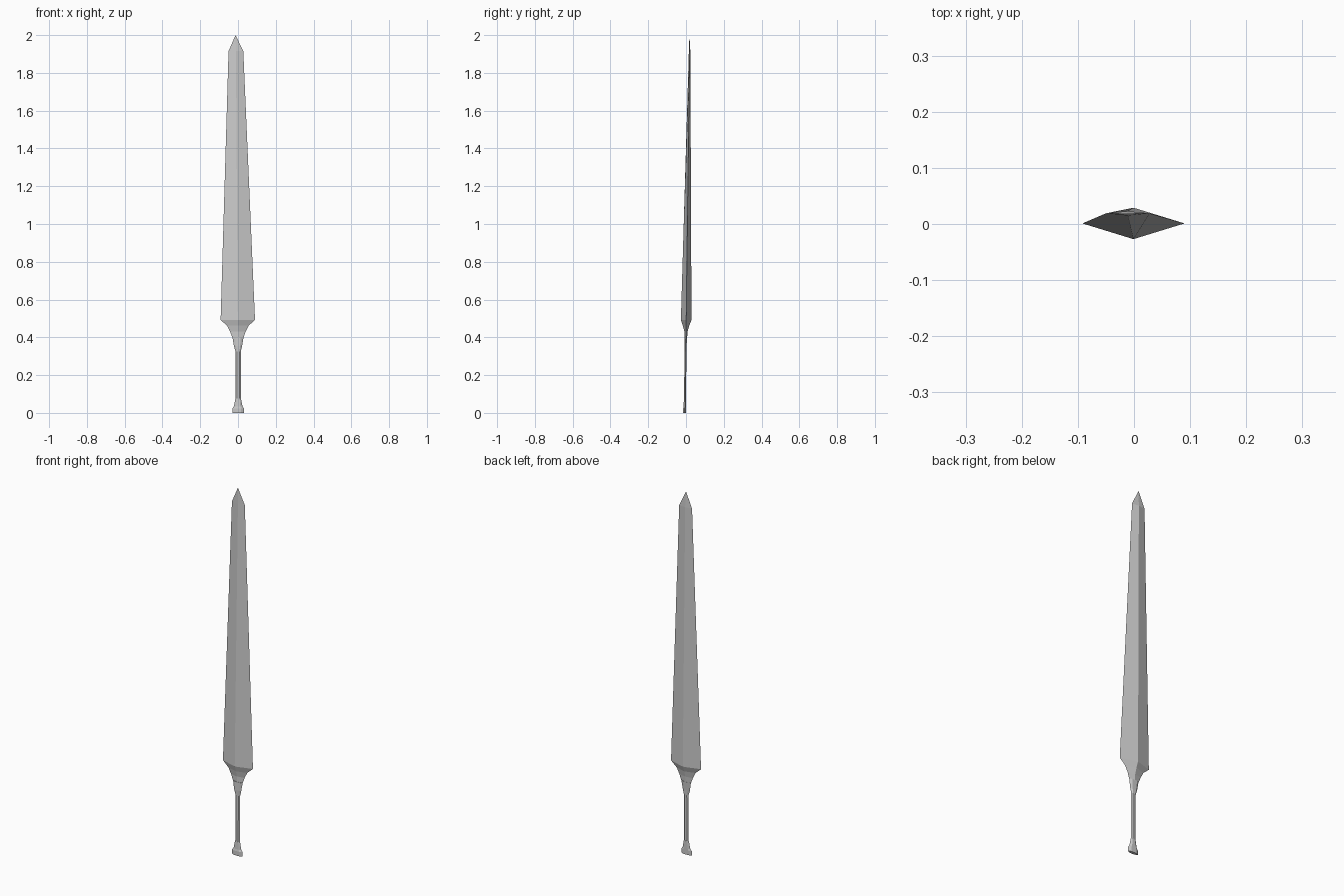
import bpy, bmesh
from math import cos, sin, tau

if "Cube" in bpy.data.objects:
    bpy.data.objects.remove(bpy.data.objects["Cube"])


def loft(name, sections, sides, tip=None):
    """Skin rings given as (z, centre x, centre y, half width, half depth)."""
    bm = bmesh.new()
    rings = []
    for z, cx, cy, w, d in sections:
        rings.append([bm.verts.new((cx + w * cos(tau * i / sides),
                                    cy + d * sin(tau * i / sides), z))
                      for i in range(sides)])
    for a, b in zip(rings, rings[1:]):
        for i in range(sides):
            j = (i + 1) % sides
            bm.faces.new((a[i], a[j], b[j], b[i]))
    bm.faces.new(rings[0][::-1])
    if tip:
        t = bm.verts.new(tip)
        for i in range(sides):
            bm.faces.new((rings[-1][i], rings[-1][(i + 1) % sides], t))
    else:
        bm.faces.new(rings[-1])
    bmesh.ops.recalc_face_normals(bm, faces=bm.faces)
    me = bpy.data.meshes.new(name)
    bm.to_mesh(me)
    bm.free()
    ob = bpy.data.objects.new(name, me)
    bpy.context.collection.objects.link(ob)
    return ob


# Diamond-section blade with slight lean, flared shoulders and a point
loft("blade", [
    (0.395, 0.0, -0.001, 0.028, 0.007),
    (0.43, -0.001, 0.0, 0.041, 0.008),
    (0.462, -0.001, 0.0, 0.057, 0.017),
    (0.492, -0.001, 0.001, 0.091, 0.028),
    (1.915, -0.011, 0.019, 0.039, 0.004),
], 4, tip=(-0.013, 0.018, 2.0))

# Collar joining blade and grip
loft("collar", [
    (0.325, 0.001, -0.003, 0.014, 0.006),
    (0.355, 0.0, -0.003, 0.022, 0.007),
    (0.40, 0.0, -0.001, 0.029, 0.008),
], 6)

# Slim grip
loft("grip", [
    (0.07, 0.001, -0.005, 0.014, 0.006),
    (0.33, 0.001, -0.003, 0.014, 0.006),
], 6)

# Flared pommel
loft("pommel", [
    (0.0, 0.001, -0.007, 0.031, 0.009),
    (0.024, 0.001, -0.007, 0.031, 0.009),
    (0.034, 0.001, -0.006, 0.023, 0.008),
    (0.075, 0.001, -0.005, 0.015, 0.007),
], 6)
